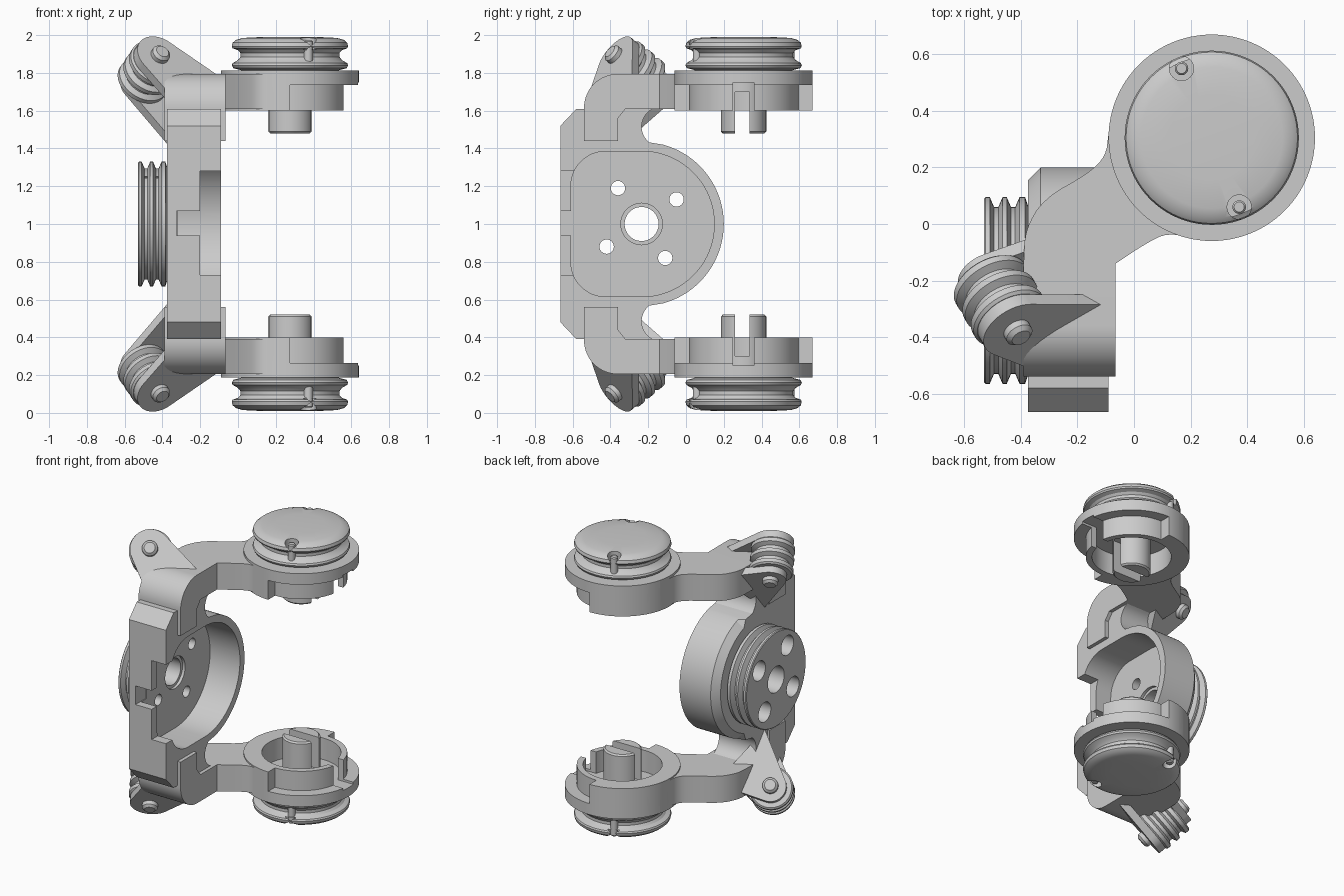
import bpy, bmesh, math
from mathutils import Vector, Matrix

if "Cube" in bpy.data.objects:
    bpy.data.objects.remove(bpy.data.objects["Cube"])

CX, CY = 0.275, 0.305                      # axis of the arm-end cups
BY, BZ = -0.235, 1.0                       # axis of the main bracket


def finish(name, bm):
    bmesh.ops.recalc_face_normals(bm, faces=bm.faces)
    me = bpy.data.meshes.new(name)
    bm.to_mesh(me)
    bm.free()
    ob = bpy.data.objects.new(name, me)
    bpy.context.collection.objects.link(ob)
    return ob


def prism(name, pts, axis, a, b):
    """Extrude a 2D outline along x (points are y,z) or z (points are x,y)."""
    bm = bmesh.new()
    put = (lambda p, t: (t, p[0], p[1])) if axis == 'x' else (lambda p, t: (p[0], p[1], t))
    lo = [bm.verts.new(put(p, a)) for p in pts]
    hi = [bm.verts.new(put(p, b)) for p in pts]
    bm.faces.new(lo)
    bm.faces.new(hi)
    n = len(pts)
    for i in range(n):
        bm.faces.new((lo[i], lo[(i + 1) % n], hi[(i + 1) % n], hi[i]))
    return finish(name, bm)


def hull(name, pts):
    bm = bmesh.new()
    for p in pts:
        bm.verts.new(p)
    r = bmesh.ops.convex_hull(bm, input=bm.verts)
    bmesh.ops.delete(bm, geom=[v for v in bm.verts if not v.link_faces], context='VERTS')
    bmesh.ops.dissolve_limit(bm, angle_limit=0.01, verts=bm.verts, edges=bm.edges)
    return finish(name, bm)


def box(x0, x1, y0, y1, z0, z1):
    return prism('cutter', [(x0, y0), (x1, y0), (x1, y1), (x0, y1)], 'z', z0, z1)


def arc(cx, cy, r, a0, a1, n=24):
    return [(cx + r * math.cos(math.radians(a0 + (a1 - a0) * i / n)),
             cy + r * math.sin(math.radians(a0 + (a1 - a0) * i / n))) for i in range(n + 1)]


def lathe(name, prof, origin, axis, n=64):
    """Revolve (radius, height) pairs around an axis; capped at both ends."""
    m = Matrix.Translation(origin) @ Vector(axis).to_track_quat('Z', 'Y').to_matrix().to_4x4()
    bm = bmesh.new()
    rings = [[bm.verts.new(m @ Vector((*p, h))) for p in arc(0, 0, r, 0, 360, n)[:-1]] for r, h in prof]
    for A, B in zip(rings, rings[1:]):
        for i in range(n):
            j = (i + 1) % n
            bm.faces.new((A[i], A[j], B[j], B[i]))
    bm.faces.new(rings[0])
    bm.faces.new(rings[-1])
    return finish(name, bm)


def cyl(r, origin, axis, a, b, n=48, name='cutter'):
    return lathe(name, [(r, a), (r, b)], origin, axis, n)


def boolean(ob, others, op='DIFFERENCE'):
    for o in others:
        md = ob.modifiers.new('b', 'BOOLEAN')
        md.operation, md.solver, md.object = op, 'EXACT', o
        bpy.context.view_layer.objects.active = ob
        bpy.ops.object.modifier_apply(modifier=md.name)
        bpy.data.objects.remove(o)
    return ob


def soften(pts, n=2):
    for _ in range(n):
        out = [pts[0]]
        for p, q in zip(pts, pts[1:]):
            out += [(.75 * p[0] + .25 * q[0], .75 * p[1] + .25 * q[1]),
                    (.25 * p[0] + .75 * q[0], .25 * p[1] + .75 * q[1])]
        pts = out + [pts[-1]]
    return pts


X, Z = (1, 0, 0), (0, 0, 1)

# main bracket: D-shaped housing with fillet notches towards the arms
half = arc(BY, BZ, 0.435, 0, 75, 30) + arc(-0.13, 1.515, 0.105, 232, 115, 12) + \
    [(-0.2, 1.61), (-0.58, 1.61), (-0.665, 1.52)]
outline = half + [(y, 2 - z) for y, z in reversed(half)][:-1]
bracket = prism('main_bracket', outline, 'x', -0.375, -0.09)
bm = bmesh.new()
bm.from_mesh(bracket.data)
rim = [e for e in bm.edges if all(v.co.x < -0.37 and v.co.y > -0.12 and abs(v.co.z - 1) < 0.43 for v in e.verts)]
bmesh.ops.bevel(bm, geom=rim, offset=0.045, segments=1, affect='EDGES')
bm.to_mesh(bracket.data)
bm.free()

# recess, front wall notches and bolt holes
corners = arc(BY, BZ, 0.385, -90, 90, 40) + arc(-0.425, 1.2, 0.185, 90, 180, 12) + arc(-0.425, 0.8, 0.185, 180, 270, 12)
boolean(bracket, [prism('cutter', corners, 'x', -0.32, 0),
                  box(-0.2, 0, -0.7, -0.55, 0.73, 1.28),
                  box(-0.325, 0, -0.7, -0.55, 0.94, 1.07),
                  cyl(0.11, (0, BY, BZ), X, -0.34, -0.2),
                  cyl(0.09, (0, BY, BZ), X, -0.6, 0)])
bolts = [(-0.36, 1.19), (-0.05, 1.13), (-0.42, 0.88), (-0.11, 0.82)]
boolean(bracket, [cyl(0.038, (0, y, z), X, -0.5, 0, 24) for y, z in bolts])

# rear double-groove drum
drum = lathe('rear_drum', [(0.30, -0.375), (0.33, -0.385), (0.33, -0.405), (0.295, -0.42), (0.295, -0.435),
                           (0.33, -0.45), (0.33, -0.465), (0.295, -0.48), (0.295, -0.495),
                           (0.33, -0.51), (0.33, -0.525), (0.325, -0.53)], (0, BY, BZ), X, 72)
boolean(drum, [cyl(0.09, (0, BY, BZ), X, -0.6, 0)] +
        [cyl(0.068, (0, y, z), X, -0.6, 0, 32) for y, z in bolts])

# arm: side profile crossed with top outline
side = [(-0.54, 1.44), (-0.36, 1.44), (-0.36, 1.56), (-0.32, 1.61), (0.5, 1.61), (0.5, 1.795)] + \
    arc(-0.36, 1.615, 0.18, 90, 180, 16)
left = soften([(-0.39, -0.13), (-0.385, -0.02), (-0.32, 0.09), (-0.16, 0.18), (-0.1, 0.24), (-0.09, 0.32)])
right = soften([(0.22, -0.055), (0.12, -0.03), (0.04, -0.07), (-0.065, -0.14)])
arm = prism('upper_arm', side, 'x', -0.5, 0.5)
boolean(arm, [prism('cutter', [(-0.39, -0.6)] + left + [(0.1, 0.42), (0.3, 0.3)] + right + [(-0.065, -0.6)],
                    'z', 1.3, 1.9)], 'INTERSECT')

# arm-end cup: flange, half-height outer wall, thin inner wall
C = (CX, CY, 0)
boolean(arm, [cyl(0.365, C, Z, 1.735, 1.812, 96),
              prism('cutter', arc(CX, CY, 0.365, 90, 270, 48), 'z', 1.6, 1.76),
              cyl(0.29, C, Z, 1.6, 1.77, 80)], 'UNION')
boolean(arm, [cyl(0.25, C, Z, 1.5, 1.75, 80), box(0.42, 0.7, 0.25, 0.36, 1.5, 1.75)])

# slotted post inside the cup
post = lathe('upper_post', [(0.11, 1.48), (0.12, 1.49), (0.12, 1.76)], C, Z, 48)
boolean(post, [box(0, 0.6, 0.26, 0.335, 1.4, 1.7)])

# domed end pulley with two cable holes
pulley = lathe('upper_end_pulley', [(0.26, 1.80), (0.26, 1.815), (0.30, 1.825), (0.308, 1.84), (0.303, 1.852),
                                    (0.275, 1.868), (0.262, 1.885), (0.262, 1.905), (0.275, 1.92), (0.303, 1.93),
                                    (0.308, 1.94), (0.303, 1.96), (0.285, 1.975), (0.25, 1.985), (0.15, 1.99)], C, Z, 80)
holes = [(0.168, 0.55), (0.372, 0.06)]
boolean(pulley, [cyl(0.043, (x, y, 0), Z, 1.925, 2.1, 24) for x, y in holes])
pins = [lathe('upper_cable_pin', [(0.024, 1.84), (0.024, 1.965), (0.018, 1.972)], (x, y, 0), Z, 20) for x, y in holes]

# tilted idler pulley held between two cheeks
N = Vector((0.40, -0.70, 0.59)).normalized()
E = Vector((-0.415, -0.375, 1.89))
rot = N.to_track_quat('Z', 'Y')


def cheek(name, centre, r, thick, feet):
    face = [centre + rot @ Vector((*p, 0)) for p in arc(0, 0, r, 0, 360, 40)[:-1]]
    face += [Vector(f) - N * (Vector(f) - centre).dot(N) for f in feet]
    return hull(name, face + [p - N * thick for p in face])


ear = cheek('upper_outer_cheek', E, 0.128, 0.05,
            [(-0.07, -0.30, 1.78), (-0.07, -0.34, 1.72), (-0.22, -0.505, 1.6), (-0.32, -0.53, 1.64)])
inner = cheek('upper_inner_cheek', E - N * 0.24, 0.10, 0.05, [(-0.2, -0.04, 1.75), (-0.36, -0.36, 1.45)])
idler = lathe('upper_idler_pulley', [(0.13, -0.05), (0.14, -0.06), (0.14, -0.085), (0.112, -0.10), (0.112, -0.12),
                                     (0.14, -0.135), (0.14, -0.16), (0.112, -0.175), (0.112, -0.195),
                                     (0.14, -0.21), (0.14, -0.235), (0.13, -0.245)], E, N, 48)
axle = lathe('upper_idler_axle', [(0.035, -0.33), (0.05, -0.315), (0.05, 0.025), (0.035, 0.04)], E, N, 32)

# mirror the whole upper set to make the lower one
flip = Matrix.Translation((0, 0, 2)) @ Matrix.Diagonal((1, 1, -1, 1))
for ob in [arm, post, pulley, ear, inner, idler, axle] + pins:
    low = ob.copy()
    low.data = ob.data.copy()
    low.name = ob.name.replace('upper', 'lower')
    low.data.transform(flip)
    low.data.flip_normals()
    bpy.context.collection.objects.link(low)

# smooth curved faces, keep edges sharp
bpy.ops.object.select_all(action='SELECT')
bpy.context.view_layer.objects.active = bracket
bpy.ops.object.shade_smooth_by_angle(angle=math.radians(28))
